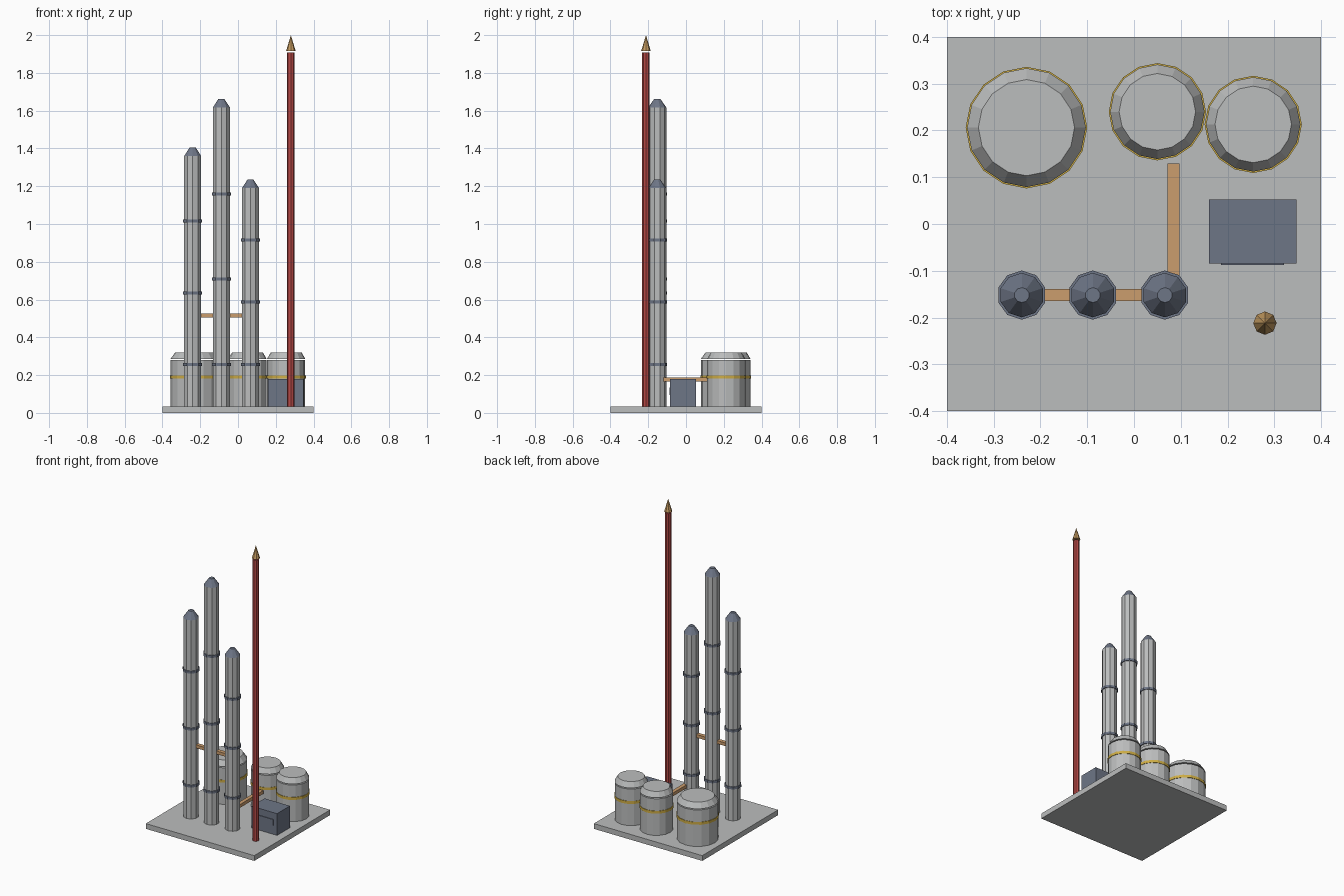
import bpy
import bmesh
from mathutils import Matrix, Vector

cube = bpy.data.objects.get("Cube")
if cube:
    bpy.data.objects.remove(cube, do_unlink=True)


def material(name, rgb):
    m = bpy.data.materials.new(name)
    m.use_nodes = True
    m.diffuse_color = (*rgb, 1)
    m.node_tree.nodes["Principled BSDF"].inputs["Base Color"].default_value = (*rgb, 1)
    return m


CONCRETE = material("concrete grey", (0.50, 0.51, 0.51))
METAL = material("light metal", (0.50, 0.51, 0.51))
SLATE = material("slate blue", (0.155, 0.18, 0.24))
COPPER = material("copper orange", (0.60, 0.34, 0.155))
RED = material("stack red", (0.46, 0.065, 0.06))
YELLOW = material("band yellow", (0.62, 0.42, 0.06))
FLAME = material("flare tan", (0.56, 0.33, 0.12))


def finish(name, bm, mat):
    mesh = bpy.data.meshes.new(name)
    bm.to_mesh(mesh)
    bm.free()
    mesh.materials.append(mat)
    obj = bpy.data.objects.new(name, mesh)
    bpy.context.collection.objects.link(obj)
    return obj


def box(name, low, high, mat):
    low, high = Vector(low), Vector(high)
    bm = bmesh.new()
    bmesh.ops.create_cube(bm, size=1)
    bmesh.ops.scale(bm, vec=high - low, verts=bm.verts)
    bmesh.ops.translate(bm, vec=(low + high) / 2, verts=bm.verts)
    return finish(name, bm, mat)


def drum(name, x, y, z0, z1, r0, r1, sides, mat):
    """Capped cylinder, taper or cone between two heights."""
    bm = bmesh.new()
    bmesh.ops.create_cone(bm, cap_ends=True, segments=sides, radius1=r0, radius2=r1,
                          depth=z1 - z0, matrix=Matrix.Translation((x, y, (z0 + z1) / 2)))
    bmesh.ops.remove_doubles(bm, verts=bm.verts, dist=1e-5)
    return finish(name, bm, mat)


# Ground slab
GROUND = 0.035
box("ground_slab", (-0.4, -0.4, 0), (0.4, 0.4, GROUND), CONCRETE)

# Distillation columns with rings and tapered caps
COLUMN_Y = -0.152
columns = [("left", 0.066, 1.19, (0.255, 0.587, 0.915)),
           ("middle", -0.088, 1.617, (0.255, 0.708, 1.16)),
           ("right", -0.24, 1.36, (0.255, 0.635, 1.015))]
for side, x, top, rings in columns:
    drum(f"{side}_column", x, COLUMN_Y, GROUND, top, 0.0475, 0.0475, 10, METAL)
    drum(f"{side}_column_cap", x, COLUMN_Y, top, top + 0.046, 0.0475, 0.016, 10, SLATE)
    for i, z in enumerate(rings):
        drum(f"{side}_column_ring_{i + 1}", x, COLUMN_Y, z - 0.008, z + 0.008,
             0.0525, 0.0525, 10, SLATE)

# Storage tanks with yellow bands and raised lids
tanks = [("right", -0.23, 0.206, 0.127), ("middle", 0.05, 0.24, 0.101),
         ("left", 0.255, 0.213, 0.101)]
for side, x, y, r in tanks:
    drum(f"{side}_tank", x, y, GROUND, 0.279, r, r, 16, METAL)
    drum(f"{side}_tank_band", x, y, 0.181, 0.199, r + 0.003, r + 0.003, 16, YELLOW)
    drum(f"{side}_tank_lid", x, y, 0.286, 0.32, r, r * 0.81, 16, METAL)

# Flare stack and tip
drum("flare_stack", 0.28, -0.212, GROUND, 1.908, 0.02, 0.02, 8, RED)
drum("flare_tip", 0.28, -0.212, 1.917, 2.0, 0.025, 0, 8, FLAME)

# Control building and front awning panel
box("control_building", (0.16, -0.084, GROUND), (0.347, 0.052, 0.18), SLATE)
box("building_window_panel", (0.186, -0.088, 0.094), (0.321, -0.08, 0.135), SLATE)

# Connecting pipes
box("column_pipe", (-0.24, -0.165, 0.504), (0.066, -0.139, 0.525), COPPER)
box("tank_pipe", (0.072, -0.15, 0.165), (0.097, 0.129, 0.187), COPPER)
